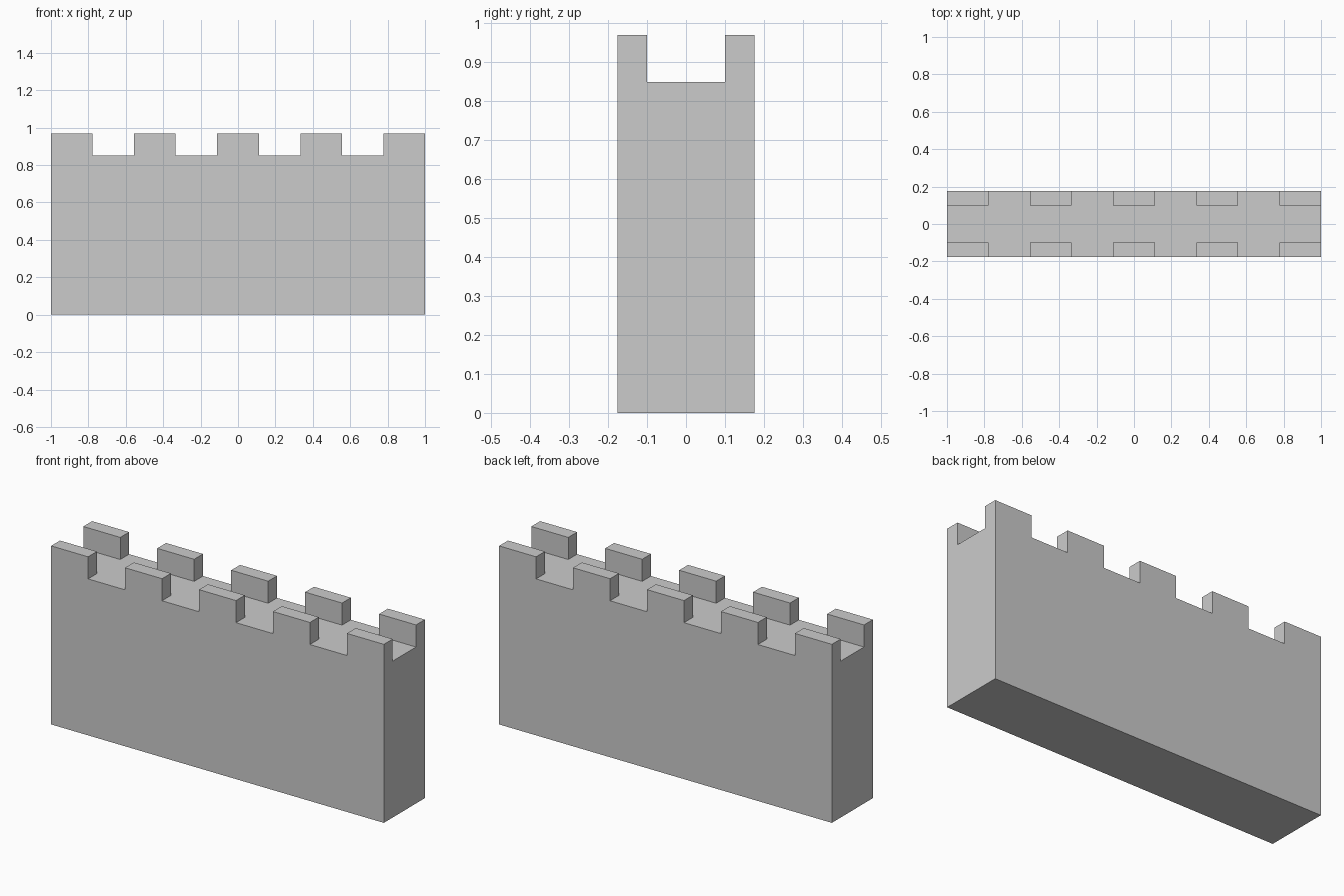
import bpy, bmesh, math
from mathutils import Matrix, Vector

if "Cube" in bpy.data.objects:
    bpy.data.objects.remove(bpy.data.objects["Cube"])

LENGTH, HALF_DEPTH, WALK_HALF = 2.0, 0.176, 0.1
WALK_Z, TOP_Z, CELLS = 0.85, 0.97, 9
CELL = LENGTH / CELLS

bm = bmesh.new()

# Solid wall block up to the walkway
bmesh.ops.create_cube(bm, size=1, matrix=Matrix.Translation((0, 0, WALK_Z / 2))
                      @ Matrix.Diagonal((LENGTH, 2 * HALF_DEPTH, WALK_Z, 1)))


def cut(point, normal):
    geom = bm.verts[:] + bm.edges[:] + bm.faces[:]
    bmesh.ops.bisect_plane(bm, geom=geom, plane_co=point, plane_no=normal)


# Slice the block into the battlement layout
for i in range(1, CELLS):
    cut((-LENGTH / 2 + i * CELL, 0, 0), (1, 0, 0))
for y in (-WALK_HALF, WALK_HALF):
    cut((0, y, 0), (0, 1, 0))


# Raise every other cell along both edges into merlons
def is_merlon(face):
    c = face.calc_center_median()
    column = math.floor((c.x + LENGTH / 2) / CELL)
    return face.normal.z > 0.9 and abs(c.y) > WALK_HALF and column % 2 == 0


bm.normal_update()
merlons = [f for f in bm.faces if is_merlon(f)]
raised = bmesh.ops.extrude_discrete_faces(bm, faces=merlons)["faces"]
bmesh.ops.translate(bm, verts=list({v for f in raised for v in f.verts}),
                    vec=Vector((0, 0, TOP_Z - WALK_Z)))

# Clean up the flat surfaces
bmesh.ops.remove_doubles(bm, verts=bm.verts[:], dist=1e-5)
bmesh.ops.dissolve_limit(bm, angle_limit=math.radians(1),
                         verts=bm.verts[:], edges=bm.edges[:])
bmesh.ops.recalc_face_normals(bm, faces=bm.faces[:])

mesh = bpy.data.meshes.new("battlement_wall")
bm.to_mesh(mesh)
bm.free()
wall = bpy.data.objects.new("battlement_wall", mesh)
bpy.context.collection.objects.link(wall)
